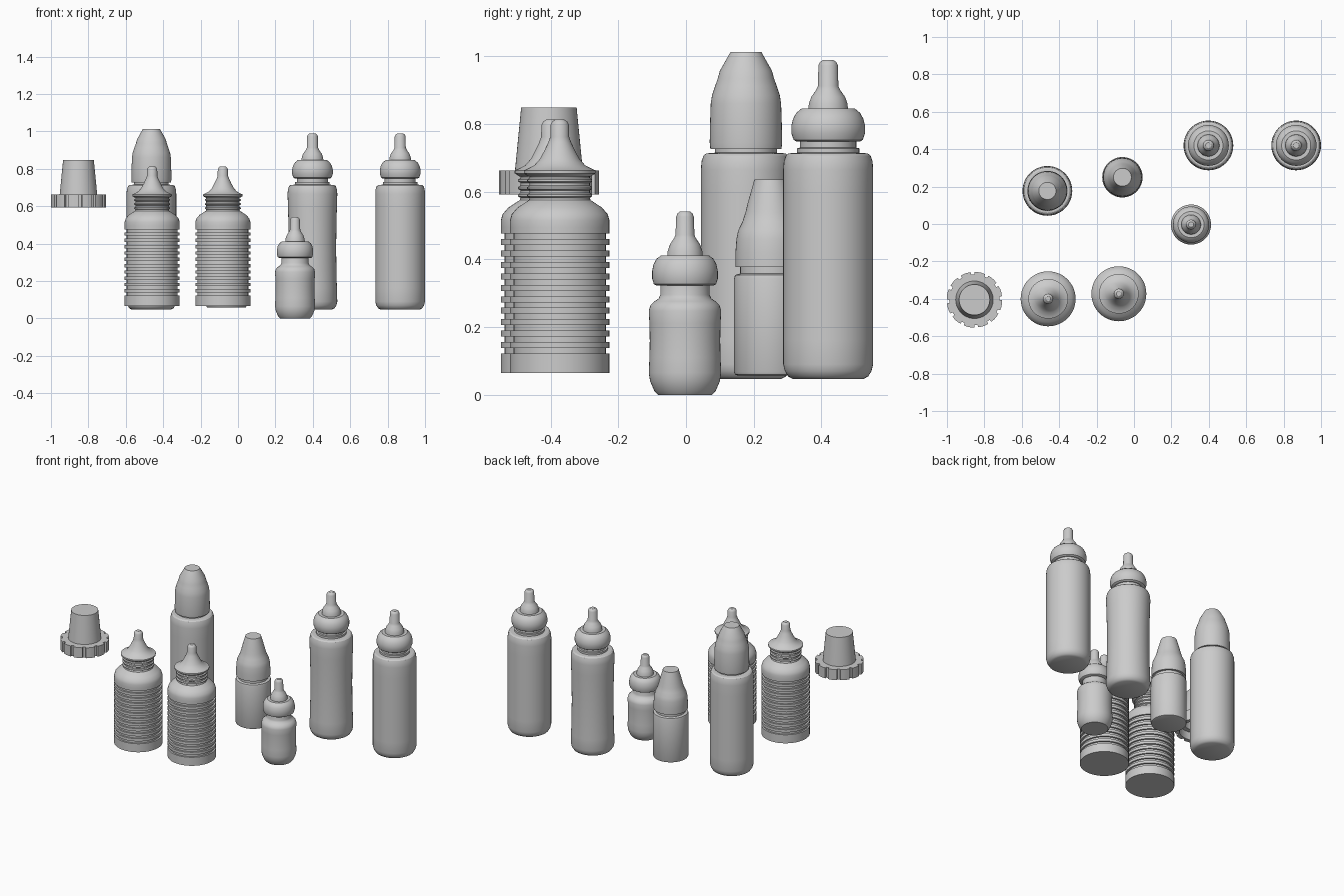
import bpy, bmesh, math

SEG = 48


def finish(name, bm, loc):
    bmesh.ops.recalc_face_normals(bm, faces=bm.faces)
    me = bpy.data.meshes.new(name)
    bm.to_mesh(me)
    bm.free()
    ob = bpy.data.objects.new(name, me)
    bpy.context.collection.objects.link(ob)
    ob.location = (loc[0], loc[1], 0)
    bpy.ops.object.select_all(action='DESELECT')
    ob.select_set(True)
    bpy.context.view_layer.objects.active = ob
    bpy.ops.object.shade_smooth_by_angle(angle=math.radians(32))
    return ob


def lathe(name, profile, loc, seg=SEG):
    """Revolve (radius, z) points about a vertical axis, capping both ends."""
    bm = bmesh.new()
    rings = [[bm.verts.new((r * math.cos(2 * math.pi * i / seg),
                            r * math.sin(2 * math.pi * i / seg), z))
              for i in range(seg)] for r, z in profile]
    for a, b in zip(rings, rings[1:]):
        for i in range(seg):
            j = (i + 1) % seg
            bm.faces.new((a[i], a[j], b[j], b[i]))
    bm.faces.new(rings[0][::-1])
    bm.faces.new(rings[-1])
    return finish(name, bm, loc)


def tall_body(name, loc, waist=0.0):
    side = [(0.133 - waist * math.sin(math.pi * t / 8), 0.09 + 0.575 * t / 8)
            for t in range(9)]
    lathe(name, [(0.105, 0.047), (0.118, 0.054), (0.128, 0.07)] + side +
          [(0.131, 0.69), (0.125, 0.707), (0.117, 0.713), (0.092, 0.715),
           (0.092, 0.728), (0.083, 0.73), (0.083, 0.755)], loc)


def tall_teat_bottle(name, loc, waist=0.0):
    tall_body(name + "_body", loc, waist)
    lathe(name + "_collar", [(0.094, 0.748), (0.102, 0.753), (0.109, 0.773),
          (0.109, 0.795), (0.104, 0.815), (0.094, 0.833), (0.078, 0.846)], loc)
    lathe(name + "_teat", [(0.059, 0.84), (0.057, 0.86), (0.05, 0.88),
          (0.037, 0.898), (0.03, 0.912), (0.029, 0.973), (0.024, 0.983),
          (0.015, 0.989)], loc)


def ribbed_bottle(name, loc):
    # body with evenly spaced grooves
    prof = [(0.147, 0.065), (0.147, 0.122)]
    pitch = 0.0338
    for i in range(11):
        z = 0.122 + i * pitch
        prof += [(0.136, z), (0.136, z + 0.016), (0.147, z + 0.016),
                 (0.147, z + pitch)]
    prof += [(0.147, 0.515), (0.142, 0.533), (0.125, 0.553), (0.102, 0.568),
             (0.091, 0.575)]
    # threaded neck
    for i in range(3):
        z = 0.582 + i * 0.022
        prof += [(0.089, z), (0.096, z + 0.004), (0.096, z + 0.01), (0.089, z + 0.014)]
    prof += [(0.089, 0.655)]
    lathe(name + "_body", prof, loc)
    lathe(name + "_teat", [(0.092, 0.645), (0.106, 0.654), (0.106, 0.663),
          (0.096, 0.667), (0.075, 0.678), (0.058, 0.697), (0.045, 0.722),
          (0.034, 0.745), (0.028, 0.762), (0.027, 0.797), (0.022, 0.807),
          (0.013, 0.813)], loc)


# ribbed bottles
ribbed_bottle("ribbed_bottle_left", (-0.459, -0.40))
ribbed_bottle("ribbed_bottle_right", (-0.081, -0.373))

# tall bottles with teats
tall_teat_bottle("tall_bottle_waisted", (0.398, 0.42), 0.006)
tall_teat_bottle("tall_bottle_straight", (0.867, 0.42))

# tall bottle with cover
loc = (-0.463, 0.177)
tall_body("covered_tall_bottle_body", loc)
lathe("tall_cover", [(0.105, 0.726), (0.107, 0.745), (0.106, 0.80), (0.104, 0.86),
      (0.100, 0.885), (0.091, 0.912), (0.083, 0.935), (0.077, 0.957),
      (0.046, 1.012)], loc)

# small bottle with cover
loc = (-0.062, 0.25)
lathe("covered_small_bottle_body", [(0.098, 0.057), (0.105, 0.06), (0.108, 0.067),
      (0.108, 0.343), (0.105, 0.354), (0.09, 0.358), (0.09, 0.39)], loc)
lathe("small_cover", [(0.104, 0.378), (0.104, 0.42), (0.101, 0.46), (0.096, 0.485),
      (0.083, 0.512), (0.074, 0.54), (0.068, 0.565), (0.048, 0.636)], loc)

# small bottle with teat
loc = (0.305, -0.003)
lathe("small_bottle_body", [(0.08, 0.0), (0.091, 0.012), (0.103, 0.04), (0.107, 0.065),
      (0.105, 0.11), (0.104, 0.16), (0.105, 0.21), (0.107, 0.248), (0.102, 0.265),
      (0.09, 0.276), (0.078, 0.284), (0.073, 0.295), (0.073, 0.34)], loc)
lathe("small_bottle_collar", [(0.085, 0.323), (0.092, 0.327), (0.097, 0.343),
      (0.097, 0.365), (0.093, 0.385), (0.084, 0.402), (0.07, 0.412)], loc)
lathe("small_bottle_teat", [(0.053, 0.405), (0.051, 0.425), (0.044, 0.445),
      (0.032, 0.463), (0.028, 0.472), (0.026, 0.526), (0.022, 0.536),
      (0.014, 0.542)], loc)

# loose cap: hollow tapered dome
cap = (-0.853, -0.405)
lathe("cap_dome", [(0.088, 0.838), (0.075, 0.838), (0.094, 0.655), (0.101, 0.655),
      (0.082, 0.848)][1:], cap)

# loose cap: ring with gripping teeth, open underneath
TEETH = 12
outline = []
for t in range(TEETH):
    for f, r in ((0.0, 0.135), (0.24, 0.135), (0.25, 0.148), (0.5, 0.149),
                 (0.75, 0.149), (0.99, 0.148)):
        a = 2 * math.pi * (t + f) / TEETH
        outline.append((r, a))
bm = bmesh.new()


def loop(z, radius=None):
    return [bm.verts.new(((radius or r) * math.cos(a), (radius or r) * math.sin(a), z))
            for r, a in outline]


loops = [loop(0.645, 0.094), loop(0.662, 0.094), loop(0.662), loop(0.592),
         loop(0.592, 0.122), loop(0.645, 0.122)]
n = len(outline)
for a, b in zip(loops, loops[1:] + loops[:1]):
    for i in range(n):
        bm.faces.new((a[i], a[(i + 1) % n], b[(i + 1) % n], b[i]))
finish("cap_ring", bm, cap)
